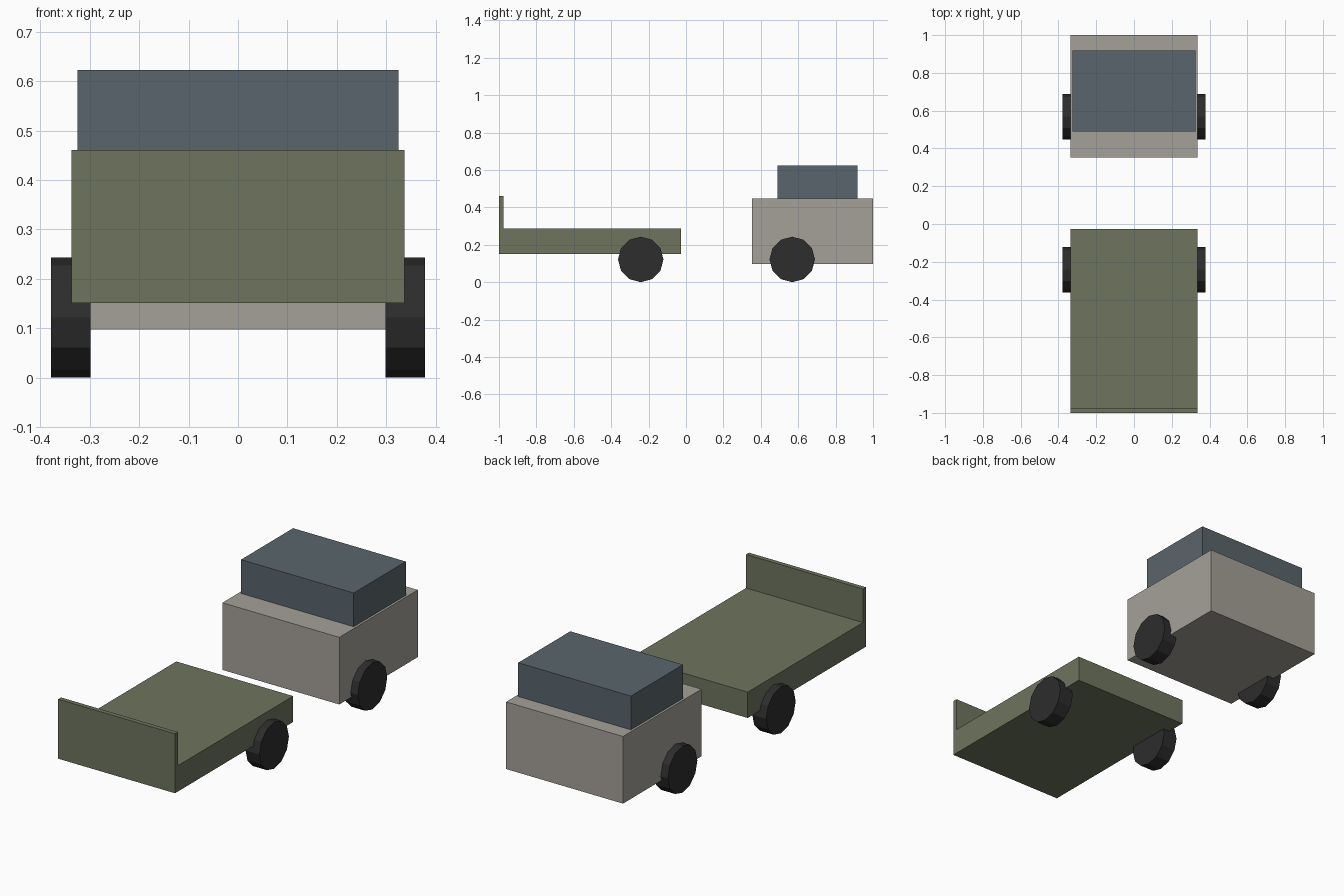
import bpy
import bmesh
import math
from mathutils import Matrix

if "Cube" in bpy.data.objects:
    bpy.data.objects.remove(bpy.data.objects["Cube"])


def material(name, rgb):
    mat = bpy.data.materials.new(name)
    lin = [((c / 255 + 0.055) / 1.055) ** 2.4 for c in rgb]
    mat.diffuse_color = (*lin, 1.0)
    mat.use_nodes = True
    mat.node_tree.nodes["Principled BSDF"].inputs["Base Color"].default_value = mat.diffuse_color
    return mat


OLIVE = material("olive", (110, 117, 94))
BEIGE = material("warm grey", (165, 161, 152))
SLATE = material("slate blue", (90, 101, 108))
RUBBER = material("black rubber", (45, 45, 45))


def finish(name, bm, mat):
    bmesh.ops.recalc_face_normals(bm, faces=bm.faces)
    mesh = bpy.data.meshes.new(name)
    bm.to_mesh(mesh)
    bm.free()
    mesh.materials.append(mat)
    obj = bpy.data.objects.new(name, mesh)
    bpy.context.collection.objects.link(obj)
    return obj


def box(name, half_x, y0, y1, z0, z1, mat):
    bm = bmesh.new()
    bmesh.ops.create_cube(bm, size=1)
    for v in bm.verts:
        v.co.x *= 2 * half_x
        v.co.y = y1 if v.co.y > 0 else y0
        v.co.z = z1 if v.co.z > 0 else z0
    return finish(name, bm, mat)


def wheel(name, x, y, radius, width):
    bm = bmesh.new()
    bmesh.ops.create_cone(bm, cap_ends=True, segments=12, radius1=radius,
                          radius2=radius, depth=width,
                          matrix=Matrix.Translation((x, y, radius))
                          @ Matrix.Rotation(math.pi / 2, 4, 'Y'))
    return finish(name, bm, RUBBER)


# Flat bed with upright end board, drawn as one L-shaped profile
bm = bmesh.new()
profile = [(-1, 0.151), (-0.027, 0.151), (-0.027, 0.286),
           (-0.976, 0.286), (-0.976, 0.461), (-1, 0.461)]
face = bm.faces.new([bm.verts.new((-0.337, y, z)) for y, z in profile])
side = bmesh.ops.extrude_face_region(bm, geom=[face])
bmesh.ops.translate(bm, vec=(0.674, 0, 0),
                    verts=[g for g in side["geom"] if isinstance(g, bmesh.types.BMVert)])
finish("flat_bed", bm, OLIVE)

# Cab body and its upper block
box("cab_body", 0.337, 0.353, 1.0, 0.097, 0.447, BEIGE)
box("cab_top", 0.325, 0.489, 0.918, 0.447, 0.623, SLATE)

# Four wheels
for axle, y in (("front", -0.242), ("rear", 0.568)):
    for label, sign in (("left", -1), ("right", 1)):
        wheel(f"{axle}_{label}_wheel", sign * 0.338, y, 0.1215, 0.08)
